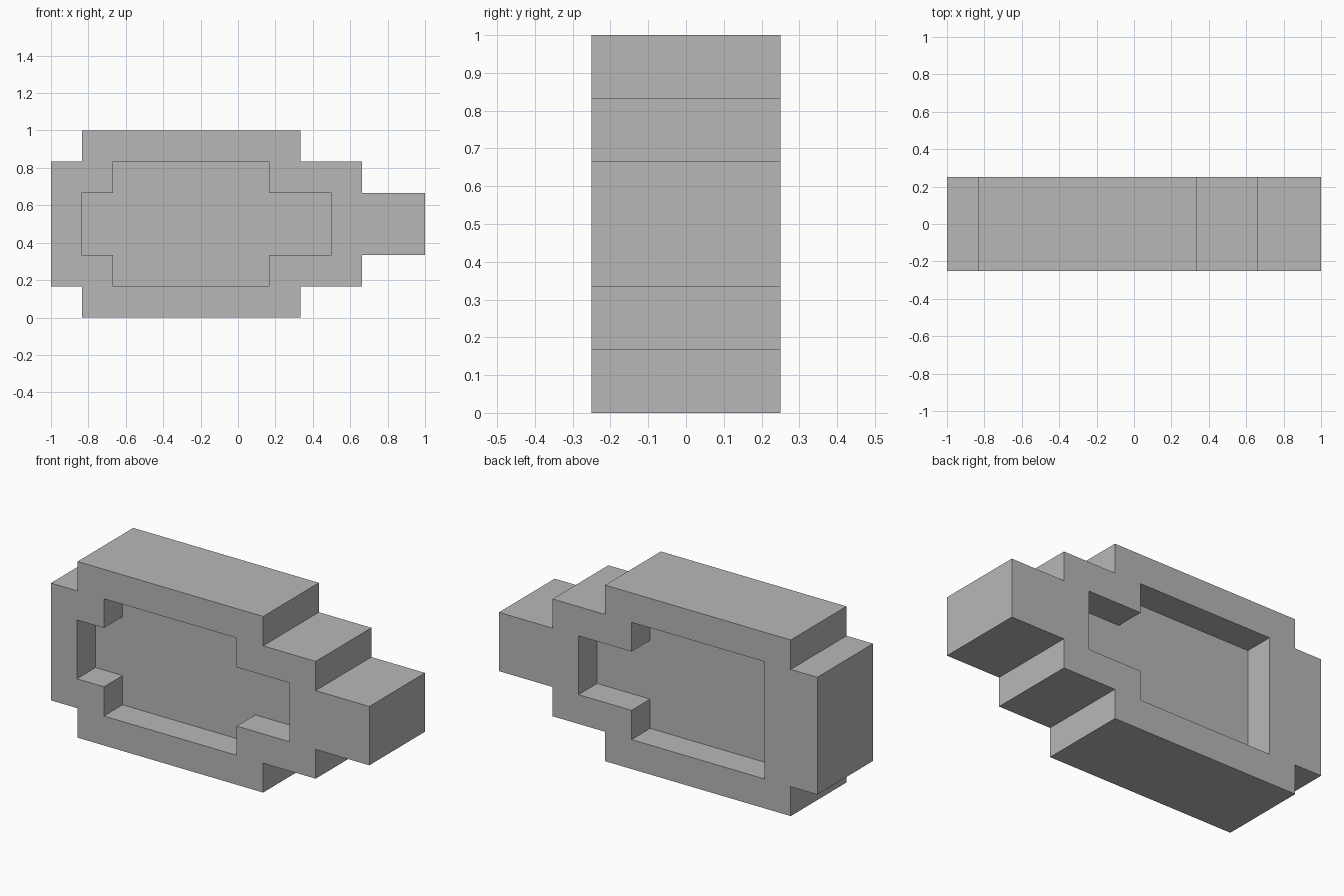
import bpy
import bmesh

MID = 0.5        # height of the horizontal symmetry line
HALF_DEPTH = 0.25
FLOOR = 0.083    # distance of each recess floor from the centre plane

default = bpy.data.objects.get("Cube")
if default:
    bpy.data.objects.remove(default, do_unlink=True)

grey = bpy.data.materials.new("plain_grey")
grey.use_nodes = True
colour = (0.48, 0.48, 0.48, 1)
grey.diffuse_color = colour
grey.node_tree.nodes["Principled BSDF"].inputs["Base Color"].default_value = colour


def stepped_prism(name, upper, y0, y1):
    """Mirror the upper (x, height above MID) profile downward and extrude it along y."""
    outline = upper + [(x, -h) for x, h in reversed(upper)]
    bm = bmesh.new()
    face = bm.faces.new([bm.verts.new((x, y0, MID + h)) for x, h in outline])
    grown = bmesh.ops.extrude_face_region(bm, geom=[face])["geom"]
    moved = [v for v in grown if isinstance(v, bmesh.types.BMVert)]
    bmesh.ops.translate(bm, verts=moved, vec=(0, y1 - y0, 0))
    bmesh.ops.recalc_face_normals(bm, faces=bm.faces)
    mesh = bpy.data.meshes.new(name)
    bm.to_mesh(mesh)
    bm.free()
    mesh.materials.append(grey)
    obj = bpy.data.objects.new(name, mesh)
    bpy.context.collection.objects.link(obj)
    return obj


# Stepped block tapering toward +x
body = stepped_prism("stepped_body", [
    (-1, 0.333), (-0.833, 0.333), (-0.833, 0.5), (0.333, 0.5),
    (0.333, 0.333), (0.663, 0.333), (0.663, 0.167), (1, 0.167)],
    -HALF_DEPTH, HALF_DEPTH)

# Recess cutters: the front one has a notch at both ends, the back one only toward +x
right_steps = [(-0.667, 0.333), (0.167, 0.333), (0.167, 0.167), (0.5, 0.167)]
left_notch = [(-0.837, 0.167), (-0.667, 0.167)]
cutters = [
    stepped_prism("front_recess_cutter", left_notch + right_steps, -0.5, -FLOOR),
    stepped_prism("back_recess_cutter", right_steps, FLOOR, 0.5),
]
for cutter in cutters:
    cutter.hide_render = True
    mod = body.modifiers.new(cutter.name, 'BOOLEAN')
    mod.operation = 'DIFFERENCE'
    mod.solver = 'EXACT'
    mod.object = cutter

# Bake the cuts and drop the helpers
depsgraph = bpy.context.evaluated_depsgraph_get()
baked = bpy.data.meshes.new_from_object(body.evaluated_get(depsgraph))
body.modifiers.clear()
body.data = baked
for cutter in cutters:
    bpy.data.objects.remove(cutter, do_unlink=True)
